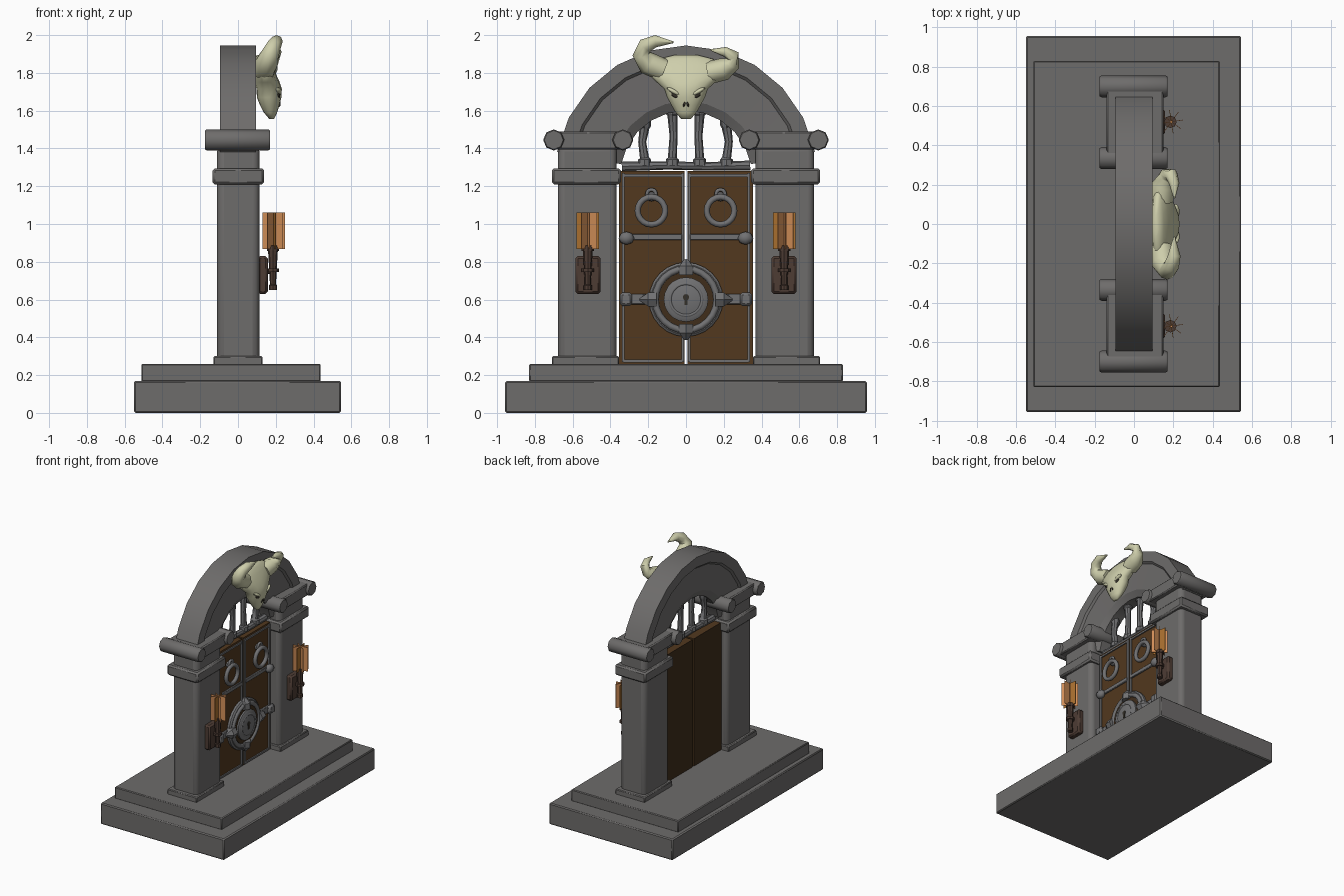
import bpy, bmesh, math
from mathutils import Vector

if "Cube" in bpy.data.objects:
    bpy.data.objects.remove(bpy.data.objects["Cube"])

def mat(name, r, g, b):
    m = bpy.data.materials.new(name)
    m.diffuse_color = (r, g, b, 1)
    m.use_nodes = True
    m.node_tree.nodes["Principled BSDF"].inputs["Base Color"].default_value = m.diffuse_color
    return m

STONE = mat("grey_stone", .155, .15, .147)
METAL = mat("iron", .165, .165, .17)
WOOD = mat("door_wood", .085, .040, .013)
EDGE = mat("dark_wood", .05, .026, .011)
PLATE = mat("torch_bracket_brown", .075, .045, .034)
FLAME = mat("flame_orange", .66, .28, .10)
EMBER = mat("flame_amber", .42, .17, .03)
BONE = mat("bone", .62, .62, .41)
DARK = mat("socket_dark", .035, .03, .022)

def finish(name, bm, m, smooth=35, bevel=0, seg=1):
    bmesh.ops.recalc_face_normals(bm, faces=bm.faces)
    me = bpy.data.meshes.new(name)
    bm.to_mesh(me)
    bm.free()
    me.materials.append(m)
    o = bpy.data.objects.new(name, me)
    bpy.context.collection.objects.link(o)
    if bevel:
        b = o.modifiers.new("bevel", 'BEVEL')
        b.width, b.segments = bevel, seg
    if smooth:
        bpy.ops.object.select_all(action='DESELECT')
        o.select_set(True)
        bpy.context.view_layer.objects.active = o
        bpy.ops.object.shade_smooth_by_angle(angle=math.radians(smooth))
    return o

def box(name, x0, x1, y0, y1, z0, z1, m, bevel=0, seg=1):
    bm = bmesh.new()
    bmesh.ops.create_cube(bm, size=1)
    for v in bm.verts:
        v.co = Vector(((x0 + x1) / 2 + v.co.x * (x1 - x0), (y0 + y1) / 2 + v.co.y * (y1 - y0),
                       (z0 + z1) / 2 + v.co.z * (z1 - z0)))
    return finish(name, bm, m, 40 if bevel else 0, bevel, seg)

def loft(name, rings, m, smooth=35, closed=False):
    bm = bmesh.new()
    vs = [[bm.verts.new(p) for p in r] for r in rings]
    n = len(rings[0])
    for i in range(len(vs) if closed else len(vs) - 1):
        a, b = vs[i], vs[(i + 1) % len(vs)]
        for j in range(n):
            bm.faces.new((a[j], a[(j + 1) % n], b[(j + 1) % n], b[j]))
    if not closed:
        bm.faces.new(vs[0])
        bm.faces.new(vs[-1])
    return finish(name, bm, m, smooth)

def tube(name, pts, m, n=8, smooth=35, closed=False):
    """Sweep of circles; each point is x, y, z, radius."""
    rings, k = [], len(pts)
    P = [Vector(p[:3]) for p in pts]
    for i in range(k):
        a, b = (P[i - 1], P[(i + 1) % k]) if closed else (P[max(i - 1, 0)], P[min(i + 1, k - 1)])
        t = (b - a).normalized()
        ref = Vector((0, 0, 1)) if abs(t.x) > .9 else Vector((1, 0, 0))
        u = (ref - t * ref.dot(t)).normalized()
        w = t.cross(u)
        rings.append([P[i] + pts[i][3] * (math.cos(2 * math.pi * j / n) * u + math.sin(2 * math.pi * j / n) * w)
                      for j in range(n)])
    return loft(name, rings, m, smooth, closed)

def ring(name, x, y, z, R, r, m, n=20):
    return tube(name, [(x, y + R * math.cos(2 * math.pi * i / n), z + R * math.sin(2 * math.pi * i / n), r)
                       for i in range(n)], m, 8, 60, True)

def blob(name, c, s, m, rot=0, u=10, v=6):
    bm = bmesh.new()
    bmesh.ops.create_uvsphere(bm, u_segments=u, v_segments=v, radius=1)
    for p in bm.verts:
        y, z = p.co.y * s[1], p.co.z * s[2]
        p.co = Vector((c[0] + p.co.x * s[0], c[1] + y * math.cos(rot) - z * math.sin(rot),
                       c[2] + y * math.sin(rot) + z * math.cos(rot)))
    return finish(name, bm, m, 60)

# Stepped base
box("base_slab", -.55, .545, -.957, .957, 0, .17, STONE, .008)
box("base_step", -.512, .437, -.83, .83, .165, .26, STONE, .006)

# Arch ring: raised rim outside, recessed face inside
prof = [(.695, -.095), (.695, .095), (.615, .095), (.60, .08), (.40, .072), (.35, .045),
        (.35, -.045), (.40, -.072), (.60, -.08), (.615, -.095)]
angs = [math.radians(11 + 158 * i / 10) for i in range(11)]
loft("arch", [[(x, r * math.cos(a), 1.25 + r * math.sin(a)) for r, x in prof] for a in angs], STONE, 20)

for s, side in ((-1, "left"), (1, "right")):
    def sbox(name, x0, x1, y0, y1, z0, z1, m, bevel=0, seg=1):
        box(f"{side}_{name}", x0, x1, min(s * y0, s * y1), max(s * y0, s * y1), z0, z1, m, bevel, seg)
    # Pillar with plinth, collar and scroll capital
    sbox("plinth", -.13, .13, .355, .71, .25, .30, STONE, .006)
    sbox("pillar", -.11, .113, .367, .678, .26, 1.42, STONE, .035, 3)
    sbox("collar", -.135, .138, .345, .71, 1.21, 1.295, STONE, .012)
    sbox("capital", -.14, .15, .335, .70, 1.395, 1.49, STONE, .008)
    for y in (.335, .70):
        tube(f"{side}_scroll", [(-.175, s * y, 1.445, .05), (-.165, s * y, 1.445, .056),
                                (.16, s * y, 1.445, .056), (.17, s * y, 1.445, .05)], STONE, 8, 50)
    # Door leaf with iron trim
    sbox("door_leaf", -.06, .04, .008, .355, .26, 1.28, WOOD)
    sbox("door_back", -.065, -.06, .008, .355, .26, 1.28, EDGE)
    sbox("trim_outer", .04, .05, .325, .34, .27, 1.27, METAL)
    sbox("trim_inner", .04, .052, .010, .025, .27, 1.27, METAL)
    sbox("trim_bottom", .04, .05, .02, .33, .268, .282, METAL)
    sbox("trim_top", .04, .05, .02, .33, 1.25, 1.264, METAL)
    sbox("upper_strap", .04, .055, .02, .345, .915, .948, METAL, .004)
    sbox("lower_strap", .04, .06, .17, .345, .575, .63, METAL, .005)
    blob(f"{side}_strap_knob", (.06, s * .315, .925), (.03, .042, .035), METAL, 0, 8, 4)
    sbox("strap_stud", .05, .085, .285, .35, .567, .637, METAL, .012)
    # Ring knocker
    ring(f"{side}_knocker", .075, s * .183, 1.07, .073, .016, METAL)
    ring(f"{side}_knocker_loop", .065, s * .183, 1.158, .024, .010, METAL, 12)
    blob(f"{side}_knocker_mount", (.05, s * .183, 1.145), (.025, .03, .025), METAL)
    # Lock point, sideways
    tube(f"{side}_lock_point", [(.065, s * .155, .60, .045), (.065, s * .20, .60, .042), (.06, s * .245, .60, .006)],
         METAL, 6, 0)
    # Wall torch
    sbox("torch_plate", .105, .158, .453, .585, .63, .83, PLATE, .012)
    y = s * .52
    tube(f"{side}_torch_arm", [(.14, y, .75, .014), (.19, y, .75, .014)], PLATE)
    tube(f"{side}_torch_handle", [(.185, y, .65, .022), (.185, y, .675, .022), (.185, y, .68, .016),
                                  (.185, y, .76, .02), (.185, y, .86, .026), (.185, y, .885, .028)], PLATE)
    for z in (.755, .868):
        tube(f"{side}_torch_collar", [(.185, y, z - .01, .032), (.185, y, z + .01, .032)], PLATE)
    # Flame: crossed upright cards
    for k in range(4):
        a, h, t = math.pi * (k / 4 + .05), .06, .0015
        c, d = math.cos(a), math.sin(a)
        quad = [(-h, -t), (h, -t), (h, t), (-h, t)]
        loft(f"{side}_flame_card", [[(.19 + p * c - q * d, y + p * d + q * c, z) for p, q in quad]
                                    for z in (.868, 1.06)], EMBER if k == 2 else FLAME, 0)

# Fanlight rail and bars above the doors
tube("fanlight_rail", [(0, -.34, 1.305, .026), (0, -.1, 1.31, .022), (0, .1, 1.305, .022), (0, .34, 1.31, .026)], METAL)
for y, lean in ((-.22, -.012), (-.072, .006), (.072, -.006), (.215, .012)):
    top = 1.25 + math.sqrt(.37 ** 2 - y ** 2)
    h = top - 1.32
    tube("fanlight_bar", [(0, y, 1.31, .036), (0, y, 1.342, .034), (0, y, 1.35, .024), (0, y + lean, 1.32 + h * .5, .021),
                          (0, y, top - .04, .026), (0, y, top - .03, .034), (0, y, top, .034)], METAL)

# Central lock: stepped iron disc, wooden groove, boss and keyhole
tube("lock_plate", [(.035, 0, .60, .197), (.058, 0, .60, .197), (.068, 0, .60, .185)], METAL, 24)
ring("lock_ring", .066, 0, .60, .163, .018, METAL, 24)
tube("lock_groove", [(.06, 0, .60, .145), (.072, 0, .60, .145)], EDGE, 24)
tube("lock_boss", [(.065, 0, .60, .118), (.085, 0, .60, .118), (.095, 0, .60, .10)], METAL, 20)
ring("lock_boss_ring", .088, 0, .60, .085, .010, METAL, 20)
tube("keyhole_round", [(.094, 0, .612, .017), (.099, 0, .612, .017)], DARK, 10)
box("keyhole_slot", .094, .099, -.008, .008, .57, .61, DARK)
for s in (-1, 1):
    c = .60 + s * .155
    tube("lock_point_upright", [(.065, 0, .60 + s * .13, .043), (.065, 0, .60 + s * .175, .042),
                                (.06, 0, .60 + s * .212, .012)], METAL, 6, 0)

# Horned skull: lofted head (z, x centre, half width, half depth)
head = [(1.555, .178, .025, .012), (1.59, .172, .055, .035), (1.63, .168, .078, .052), (1.67, .165, .10, .065),
        (1.715, .165, .115, .067), (1.75, .155, .155, .066), (1.79, .145, .195, .058), (1.84, .13, .20, .045),
        (1.875, .12, .14, .032), (1.895, .115, .06, .015)]
loft("skull", [[(cx + hx * math.cos(2 * math.pi * i / 16), hy * math.sin(2 * math.pi * i / 16), z)
                for i in range(16)] for z, cx, hy, hx in head], BONE, 70)
tube("horn_left", [(.14, -.12, 1.815, .06), (.15, -.20, 1.85, .062), (.17, -.237, 1.90, .047), (.19, -.215, 1.945, .04),
                   (.205, -.16, 1.968, .032), (.205, -.065, 1.962, .004)], BONE, 8, 60)
tube("horn_right", [(.14, .12, 1.80, .06), (.15, .20, 1.82, .06), (.17, .245, 1.85, .043), (.19, .25, 1.89, .034),
                    (.205, .205, 1.912, .026), (.205, .13, 1.922, .004)], BONE, 8, 60)
for s in (-1, 1):
    blob("eye_socket", (.212, s * .055, 1.678), (.012, .026, .011), DARK, s * .5)
    blob("brow", (.212, s * .062, 1.70), (.02, .045, .012), BONE, s * .5)
    blob("nostril", (.218, s * .009, 1.635), (.008, .006, .016), DARK, s * .3)
